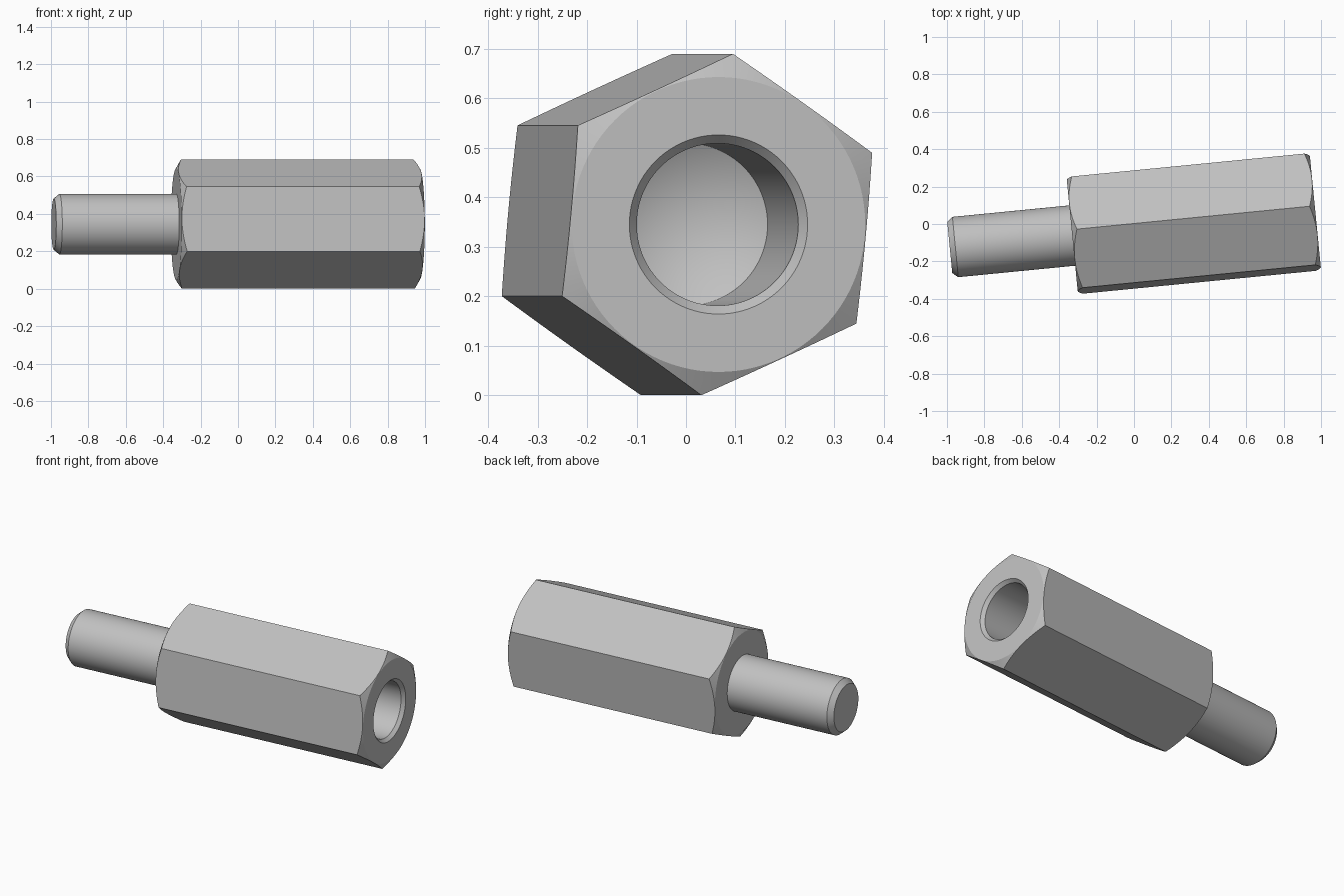
import bpy, bmesh
from math import radians, sin, cos, tan, tau
from mathutils import Matrix

cube = bpy.data.objects.get("Cube")
if cube:
    bpy.data.objects.remove(cube, do_unlink=True)

SEGMENTS = 96
HEX_RADIUS, HEX_TURN = 0.3465, radians(84.7)
LENGTH, SHOULDER = 1.964, 0.658
STUD_RADIUS, BORE_RADIUS = 0.162, 0.164
PLACE = Matrix.Translation((-0.985, -0.126, 0.345)) @ Matrix.Rotation(radians(5.6), 4, 'Z')

metal = bpy.data.materials.new("plain grey metal")
metal.use_nodes = True
grey = (0.53, 0.53, 0.53, 1)
metal.diffuse_color = grey
metal.node_tree.nodes["Principled BSDF"].inputs["Base Color"].default_value = grey


def add_object(name, bm):
    bmesh.ops.recalc_face_normals(bm, faces=bm.faces)
    mesh = bpy.data.meshes.new(name)
    bm.to_mesh(mesh)
    bm.free()
    mesh.materials.append(metal)
    obj = bpy.data.objects.new(name, mesh)
    bpy.context.collection.objects.link(obj)
    return obj


def lathe(name, profile):
    """Revolve (along, radius) points about the X axis; both ends lie on it."""
    bm = bmesh.new()
    verts = [bm.verts.new((s, r, 0)) for s, r in profile]
    edges = [bm.edges.new(pair) for pair in zip(verts, verts[1:])]
    bmesh.ops.spin(bm, geom=verts + edges, cent=(0, 0, 0), axis=(1, 0, 0),
                   angle=tau, steps=SEGMENTS, use_duplicate=False)
    bmesh.ops.remove_doubles(bm, verts=bm.verts, dist=1e-5)
    return add_object(name, bm)


def hex_prism(name, start, end):
    bm = bmesh.new()
    ring = []
    for i in range(6):
        a = HEX_TURN + i * tau / 6
        ring.append(bm.verts.new((start, HEX_RADIUS * cos(a), HEX_RADIUS * sin(a))))
    base = bm.faces.new(ring)
    out = bmesh.ops.extrude_face_region(bm, geom=[base])
    top = [v for v in out["geom"] if isinstance(v, bmesh.types.BMVert)]
    bmesh.ops.translate(bm, verts=top, vec=(end - start, 0, 0))
    return add_object(name, bm)


# Hexagonal body: prism trimmed by a turned shape with chamfered ends and a blind bore
body = hex_prism("hex_body", SHOULDER - 0.1, LENGTH + 0.1)
disc, wide = 0.298, 0.40
slope = (wide - disc) * tan(radians(30))
turned = lathe("turned_trim", [
    (SHOULDER, 0), (SHOULDER, disc), (SHOULDER + slope, wide),
    (LENGTH - slope, wide), (LENGTH, disc),
    (LENGTH, 0.181), (LENGTH - 0.02, BORE_RADIUS),
    (LENGTH - 0.656, BORE_RADIUS), (LENGTH - 0.754, 0)])
turned.hide_render = True

trim = body.modifiers.new("trim", 'BOOLEAN')
trim.operation = 'INTERSECT'
trim.solver = 'EXACT'
trim.object = turned
bpy.context.view_layer.objects.active = body
bpy.ops.object.modifier_apply(modifier=trim.name)
bpy.data.objects.remove(turned, do_unlink=True)

# Round stud with a chamfered tip, seated slightly inside the body
stud = lathe("stud", [
    (0, 0), (0, STUD_RADIUS - 0.025), (0.03, STUD_RADIUS),
    (SHOULDER + 0.02, STUD_RADIUS), (SHOULDER + 0.02, 0)])

for obj in (body, stud):
    obj.data.transform(PLACE)
    bpy.ops.object.select_all(action='DESELECT')
    obj.select_set(True)
    bpy.context.view_layer.objects.active = obj
    bpy.ops.object.shade_smooth_by_angle(angle=radians(25))
